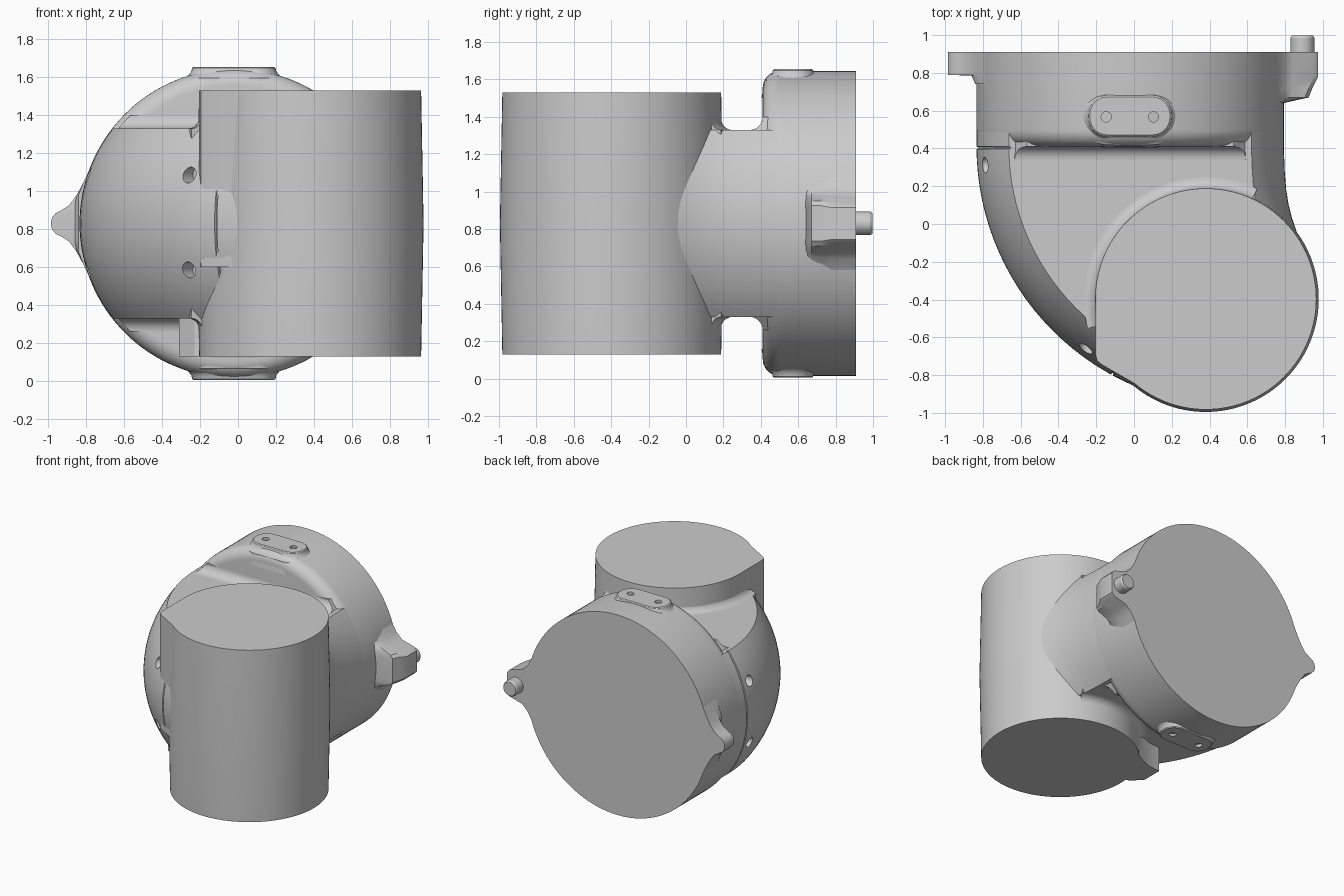
import bpy, bmesh
from math import sin, cos, pi, sqrt, radians
from mathutils import Vector

if "Cube" in bpy.data.objects:
    bpy.data.objects.remove(bpy.data.objects["Cube"])

CX, CZ, R = -0.02, 0.83, 0.815      # drum axis (along y) and radius
BX, BY = 0.38, -0.397               # barrel axis (along z)


def loft(name, rings, mirror=False, smooth=True):
    """Skin a list of equal closed rings and cap both ends; mirror flips about z = CZ."""
    bm = bmesh.new()
    f = (lambda p: (p[0], p[1], 2 * CZ - p[2])) if mirror else (lambda p: p)
    vs = [[bm.verts.new(f(p)) for p in r] for r in rings]
    n = len(vs[0])
    for a, b in zip(vs, vs[1:]):
        for i in range(n):
            j = (i + 1) % n
            bm.faces.new((a[i], a[j], b[j], b[i]))
    bm.faces.new(vs[0])
    bm.faces.new(vs[-1])
    bmesh.ops.recalc_face_normals(bm, faces=bm.faces)
    me = bpy.data.meshes.new(name)
    bm.to_mesh(me)
    bm.free()
    ob = bpy.data.objects.new(name, me)
    bpy.context.collection.objects.link(ob)
    bpy.context.view_layer.objects.active = ob
    if smooth:
        bpy.ops.object.select_all(action='DESELECT')
        ob.select_set(True)
        bpy.ops.object.shade_smooth_by_angle(angle=radians(32))
    return ob


def turned(name, prof, cx, c2, axis, seg=96):
    """Turned part from (position, radius) pairs along y or z."""
    ang = [2 * pi * i / seg for i in range(seg)]
    if axis == 'y':
        rings = [[(cx + r * cos(a), t, c2 + r * sin(a)) for a in ang] for t, r in prof]
    else:
        rings = [[(cx + r * cos(a), c2 + r * sin(a), t) for a in ang] for t, r in prof]
    return loft(name, rings)


def drill(target, centre, direction, radius, depth):
    """Cut a blind round hole and remove the cutter."""
    bpy.ops.mesh.primitive_cylinder_add(vertices=24, radius=radius, depth=2 * depth, location=centre)
    c = bpy.context.object
    c.hide_render = True
    c.rotation_euler = Vector(direction).to_track_quat('Z', 'Y').to_euler()
    m = target.modifiers.new("hole", 'BOOLEAN')
    m.operation, m.object, m.solver = 'DIFFERENCE', c, 'EXACT'
    bpy.context.view_layer.objects.active = target
    bpy.ops.object.modifier_apply(modifier=m.name)
    bpy.data.objects.remove(c, do_unlink=True)


# Large drum with rounded front rim
rim = [(0.5 - 0.09 * sin(t), R - 0.09 * (1 - cos(t))) for t in [pi / 2 * i / 8 for i in range(9)]]
turned("drum", [(0.91, R)] + rim, CX, CZ, 'y', 128)

# Vertical barrel, drafted from the middle
turned("barrel", [(0.13, 0.585), (CZ, 0.598), (1.53, 0.585)], BX, BY, 'z', 128)

# Elbow body: curved outline, inset with height to stay flush with the drum
AX, AY, AR = 0.545, 0.41, 1.38      # centre and radius of the outer bend
RIGHT = [(0.92, -0.17), (0.89, -0.11), (0.862, -0.04), (0.838, 0.03), (0.82, 0.10),
         (0.807, 0.18), (0.799, 0.28), (0.795, 0.38), (0.795, 0.55)]


def outline(z):
    d = R - sqrt((R - 0.001) ** 2 - (z - CZ) ** 2)
    pts = [(-0.835 + d, 0.55, z)]
    # the two dips are the seams of the cover panel
    steps = [(0, 0), (.15, .012), (.4, .012), (.55, 0)]
    steps += [(3 + i * 3, 0) for i in range(20)]
    steps += [(61, 0), (61.15, .012), (61.4, .012), (61.55, 0), (64, 0), (66, 0)]
    for t, g in steps:
        a, r = radians(t), AR - d - g
        pts.append((AX - r * cos(a), AY - r * sin(a), z))
    pts += [(0.1, -0.9 + d, z), (0.38, -0.5, z), (0.7, -0.4, z)]
    return pts + [(x - d, y, z) for x, y in RIGHT]


heights = [0.33 + i / 28 for i in range(29)]
body = loft("elbow_body", [outline(z) for z in heights], smooth=False)

# Four screw holes in the cover panel
for deg in (4.2, 53.2):
    for z in (1.085, 0.585):
        a = radians(deg)
        r = AR - 0.04
        drill(body, (AX - r * cos(a), AY - r * sin(a), z), (cos(a), sin(a), 0), 0.042, 0.09)
bpy.ops.object.select_all(action='DESELECT')
body.select_set(True)
bpy.ops.object.shade_smooth_by_angle(angle=radians(32))

quarter = [pi / 2 * i / 8 for i in range(9)]
for side, flip in (("top", False), ("bottom", True)):
    # Fillet between the body face and the drum wall
    sec = [(0.46, 1.28), (0.46, 1.40)]
    sec += [(0.34 + 0.07 * cos(t), 1.40 - 0.07 * sin(t)) for t in quarter] + [(0.34, 1.28)]
    hw = [sqrt(0.79 ** 2 - (z - CZ) ** 2) for _, z in sec]
    loft(side + "_drum_fillet",
         [[(CX + s * w, y, z) for (y, z), w in zip(sec, hw)] for s in (-1, 1)], flip)

    # Fillet between the body face and the barrel
    sec = [(0.55, 1.28), (0.55, 1.39)]
    sec += [(0.645 - 0.06 * cos(t), 1.39 - 0.06 * sin(t)) for t in quarter] + [(0.645, 1.28)]
    arc = [radians(65 + i * 3) for i in range(44)]
    loft(side + "_barrel_fillet",
         [[(BX + r * cos(a), BY + r * sin(a), z) for r, z in sec] for a in arc], flip)

    # Mounting pad with two holes
    rings = []
    for z, o in ((1.50, .06), (1.595, .045), (1.61, .02), (1.63, .004), (1.648, 0), (1.655, -.008)):
        ring = []
        for qx, qy, s in ((1, 1, 0), (-1, 1, 1), (-1, -1, 2), (1, -1, 3)):
            for k in range(9):
                a = pi / 2 * (s + k / 8)
                ring.append((-0.022 + qx * 0.12 + (0.1 + o) * cos(a),
                             0.572 + qy * 0.008 + (0.1 + o) * sin(a), z))
        rings.append(ring)
    pad = loft(side + "_pad", rings, flip)
    for x in (-0.147, 0.103):
        drill(pad, (x, 0.567, 0.005 if flip else 1.655), (0, 0, 1), 0.027, 0.06)


def ear(half, y):
    """Closed ring from an upper half-profile of (x, half height)."""
    return [(x, y, CZ + h) for x, h in half] + [(x, y, CZ - h) for x, h in reversed(half)]


# Pointed ear on the left of the flange, with a small root fillet
EAR = [(-0.6, 0.40), (-0.735, 0.38), (-0.775, 0.30), (-0.815, 0.215), (-0.85, 0.15),
       (-0.89, 0.095), (-0.93, 0.07), (-0.96, 0.055), (-0.978, 0.033), (-0.986, 0.01)]
root = [(max(x, -0.84), h) for x, h in EAR]
lip = [(max(x, -0.86), h) for x, h in EAR]
loft("left_ear", [ear(root, 0.74), ear(lip, 0.785), ear(EAR, 0.79), ear(EAR, 0.91)])

# Tapered block on the right of the flange with its pin
blk = [(0.6, 0.27), (0.755, 0.25), (0.79, 0.19), (0.84, 0.14), (0.95, 0.11), (0.975, 0.085)]
mid = [(0.6, 0.25), (0.755, 0.23), (0.79, 0.18), (0.84, 0.145), (0.925, 0.12), (0.945, 0.095)]
low = [(0.6, 0.23), (0.755, 0.21), (0.79, 0.175), (0.83, 0.15), (0.905, 0.12), (0.925, 0.095)]
toe = [(0.6, 0.23), (0.755, 0.21), (0.77, 0.17), (0.775, 0.15), (0.785, 0.12), (0.79, 0.09)]
loft("right_block", [ear(toe, 0.64), ear(low, 0.67), ear(mid, 0.72), ear(blk, 0.78), ear(blk, 0.91)])
turned("pin", [(0.88, 0.063), (0.985, 0.063), (0.997, 0.055)], 0.892, CZ, 'y', 32)

# Corner rib on the barrel's upper outer edge
CORNER = [(-0.205, -0.40), (-0.205, -0.69), (-0.195, -0.725), (-0.17, -0.745),
          (0.03, -0.86), (0.3, -0.6)]
loft("barrel_corner", [[(x, y, z) for x, y in CORNER] for z in (0.6, 1.53)])

# Lug at the barrel's lower inner edge
LUG = [(-0.1, -0.36), (-0.23, -0.33), (-0.31, -0.25), (-0.31, -0.08), (-0.2, -0.07), (0.0, 0.02)]
loft("barrel_lug", [[(x, y, z) for x, y in LUG] for z in (0.13, 0.36)])
